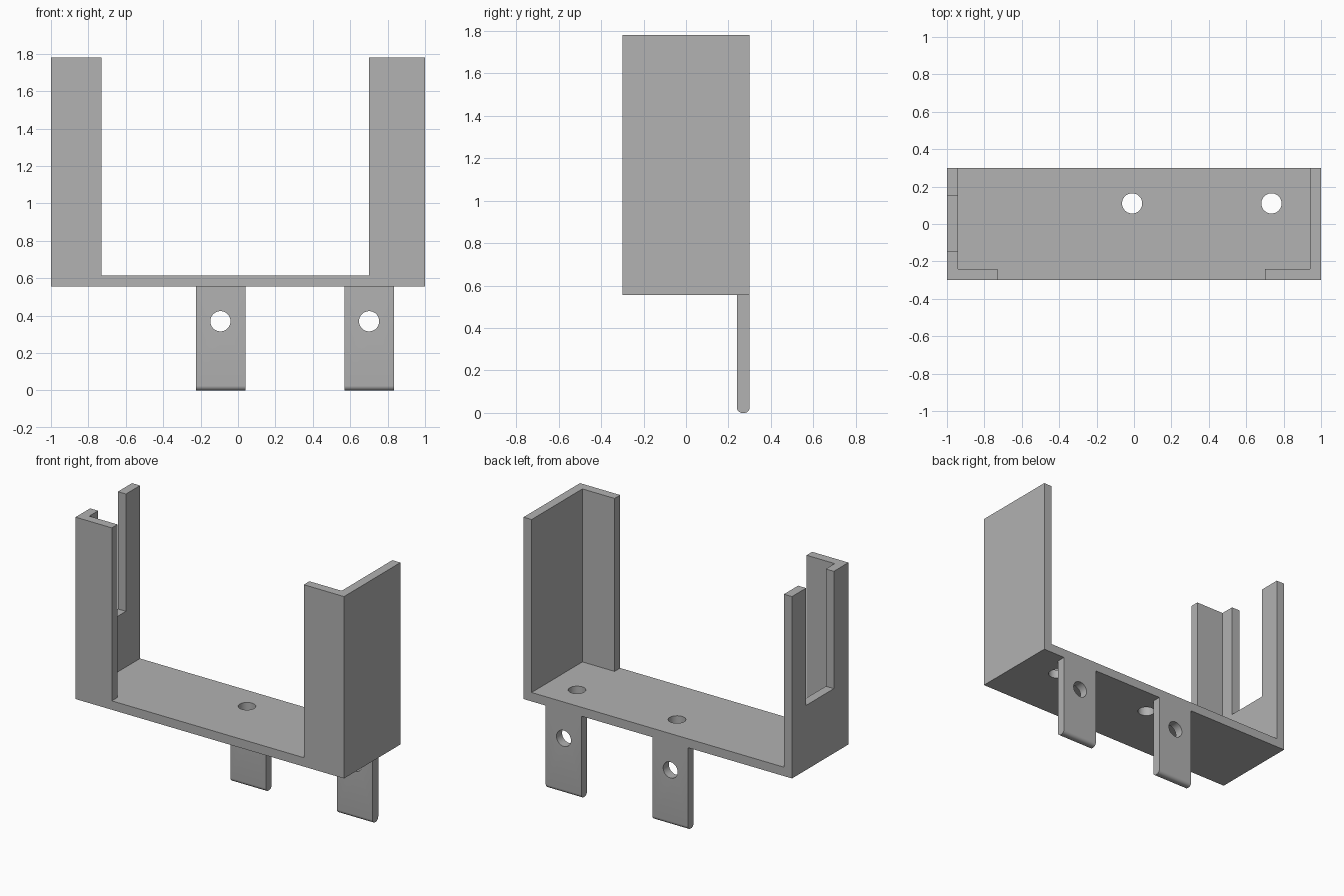
import bpy, bmesh, math
from mathutils import Matrix

cube = bpy.data.objects.get("Cube")
if cube:
    bpy.data.objects.remove(cube, do_unlink=True)

GREY = (0.445, 0.445, 0.445, 1)
grey = bpy.data.materials.new("grey plastic")
grey.use_nodes = True
grey.diffuse_color = GREY
grey.node_tree.nodes["Principled BSDF"].inputs["Base Color"].default_value = GREY

WALL = 0.06
FLOOR_Z, TOP_Z = 0.555, 1.78
HALF_Y = 0.30
HOLE_R = 0.054


def finish(bm, name):
    bmesh.ops.recalc_face_normals(bm, faces=bm.faces)
    mesh = bpy.data.meshes.new(name)
    bm.to_mesh(mesh)
    bm.free()
    mesh.materials.append(grey)
    obj = bpy.data.objects.new(name, mesh)
    bpy.context.scene.collection.objects.link(obj)
    return obj


def prism(name, outline, z0, z1):
    """Extrude an xy outline from z0 to z1."""
    bm = bmesh.new()
    face = bm.faces.new([bm.verts.new((x, y, z0)) for x, y in outline])
    new = bmesh.ops.extrude_face_region(bm, geom=[face])["geom"]
    bmesh.ops.translate(bm, vec=(0, 0, z1 - z0),
                        verts=[v for v in new if isinstance(v, bmesh.types.BMVert)])
    return finish(bm, name)


def box(name, x0, x1, y0, y1, z0, z1):
    return prism(name, [(x0, y0), (x1, y0), (x1, y1), (x0, y1)], z0, z1)


def drill(x, y, z, along_y=False):
    """Cylinder cutter for a screw hole."""
    bm = bmesh.new()
    turn = Matrix.Rotation(math.pi / 2, 4, "X") if along_y else Matrix()
    bmesh.ops.create_cone(bm, cap_ends=True, segments=48, radius1=HOLE_R,
                          radius2=HOLE_R, depth=4 * WALL,
                          matrix=Matrix.Translation((x, y, z)) @ turn)
    return finish(bm, "hole_cutter")


def select(obj):
    bpy.ops.object.select_all(action="DESELECT")
    obj.select_set(True)
    bpy.context.view_layer.objects.active = obj


def cut(obj, cutters):
    select(obj)
    for cutter in cutters:
        cutter.hide_render = True
        mod = obj.modifiers.new("cut", "BOOLEAN")
        mod.operation = "DIFFERENCE"
        mod.solver = "EXACT"
        mod.object = cutter
        bpy.ops.object.modifier_apply(modifier=mod.name)
        bpy.data.objects.remove(cutter, do_unlink=True)


# Bracket: a solid block hollowed out, open at the back, top and front middle
bracket = box("bracket", -1, 1, -HALF_Y, HALF_Y, FLOOR_Z, TOP_Z)
inner_x, inner_y = 1 - WALL, WALL - HALF_Y
lip_left, lip_right = 0.70, -0.73
cavity = prism("cavity_cutter", [
    (-inner_x, 0.5), (-inner_x, inner_y), (lip_right, inner_y), (lip_right, -0.5),
    (lip_left, -0.5), (lip_left, inner_y), (inner_x, inner_y), (inner_x, 0.5),
], FLOOR_Z + WALL, 2)
slot = box("slot_cutter", -1.2, -0.85, -0.145, 0.15, 0.99, 2)
cut(bracket, [cavity, slot] + [drill(x, 0.11, FLOOR_Z + WALL / 2) for x in (-0.01, 0.735)])

# Mounting tabs with rounded lower ends
tabs = []
for name, x0 in (("right_tab", -0.225), ("left_tab", 0.57)):
    tab = box(name, x0, x0 + 0.265, HALF_Y - WALL, HALF_Y, 0, FLOOR_Z)
    cut(tab, [drill(x0 + 0.131, HALF_Y - WALL / 2, 0.37, along_y=True)])
    bm = bmesh.new()
    bm.from_mesh(tab.data)
    low = [e for e in bm.edges
           if all(v.co.z < 0.001 for v in e.verts) and e.calc_length() > 0.2]
    bmesh.ops.bevel(bm, geom=low, offset=0.025, segments=6, profile=0.5, affect="EDGES")
    # The upper end is hidden against the floor
    top = [f for f in bm.faces if f.calc_center_median().z > FLOOR_Z - 0.001]
    bmesh.ops.delete(bm, geom=top, context="FACES")
    bm.to_mesh(tab.data)
    bm.free()
    tabs.append(tab)

for obj in [bracket] + tabs:
    select(obj)
    bpy.ops.object.shade_smooth_by_angle(angle=math.radians(30))
